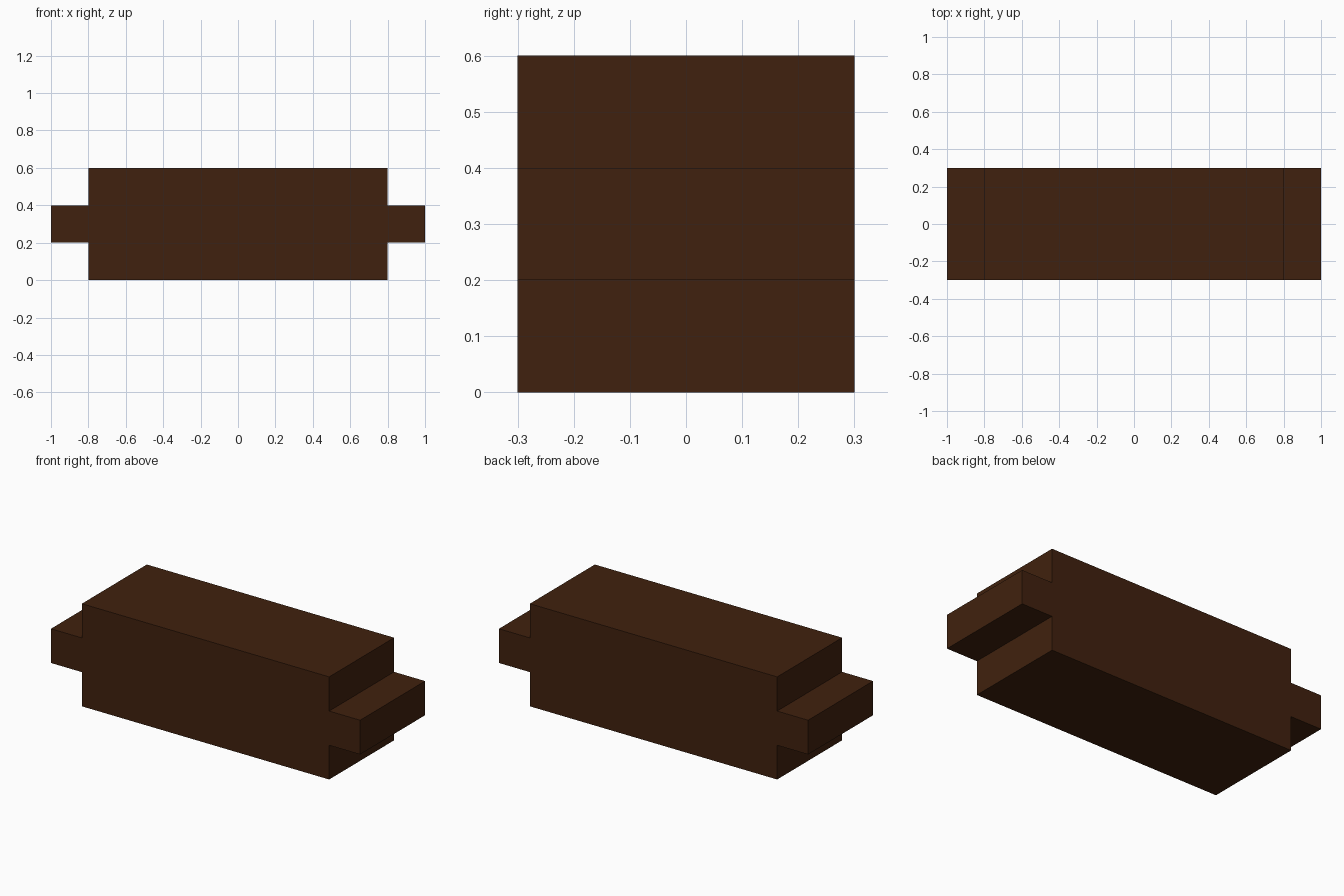
import bpy
import bmesh

if "Cube" in bpy.data.objects:
    bpy.data.objects.remove(bpy.data.objects["Cube"])

# Dark wood colour
wood = bpy.data.materials.new("dark brown wood")
wood.diffuse_color = (0.0513, 0.0152, 0.0044, 1.0)
wood.use_nodes = True
wood.node_tree.nodes["Principled BSDF"].inputs["Base Color"].default_value = wood.diffuse_color

# Right half of the front outline, bottom to top: beam body with a tongue
half = [(0.8, 0.0), (0.8, 0.2), (1.0, 0.2), (1.0, 0.4), (0.8, 0.4), (0.8, 0.6)]
outline = half + [(-x, z) for x, z in reversed(half)]

# Extrude the outline through the depth
bm = bmesh.new()
front = bm.faces.new([bm.verts.new((x, -0.3, z)) for x, z in outline])
extruded = bmesh.ops.extrude_face_region(bm, geom=[front], use_keep_orig=True)
moved = [g for g in extruded["geom"] if isinstance(g, bmesh.types.BMVert)]
bmesh.ops.translate(bm, verts=moved, vec=(0, 0.6, 0))
bmesh.ops.recalc_face_normals(bm, faces=bm.faces)

mesh = bpy.data.meshes.new("tongued_beam")
bm.to_mesh(mesh)
bm.free()
mesh.materials.append(wood)
beam = bpy.data.objects.new("tongued_beam", mesh)
bpy.context.collection.objects.link(beam)
